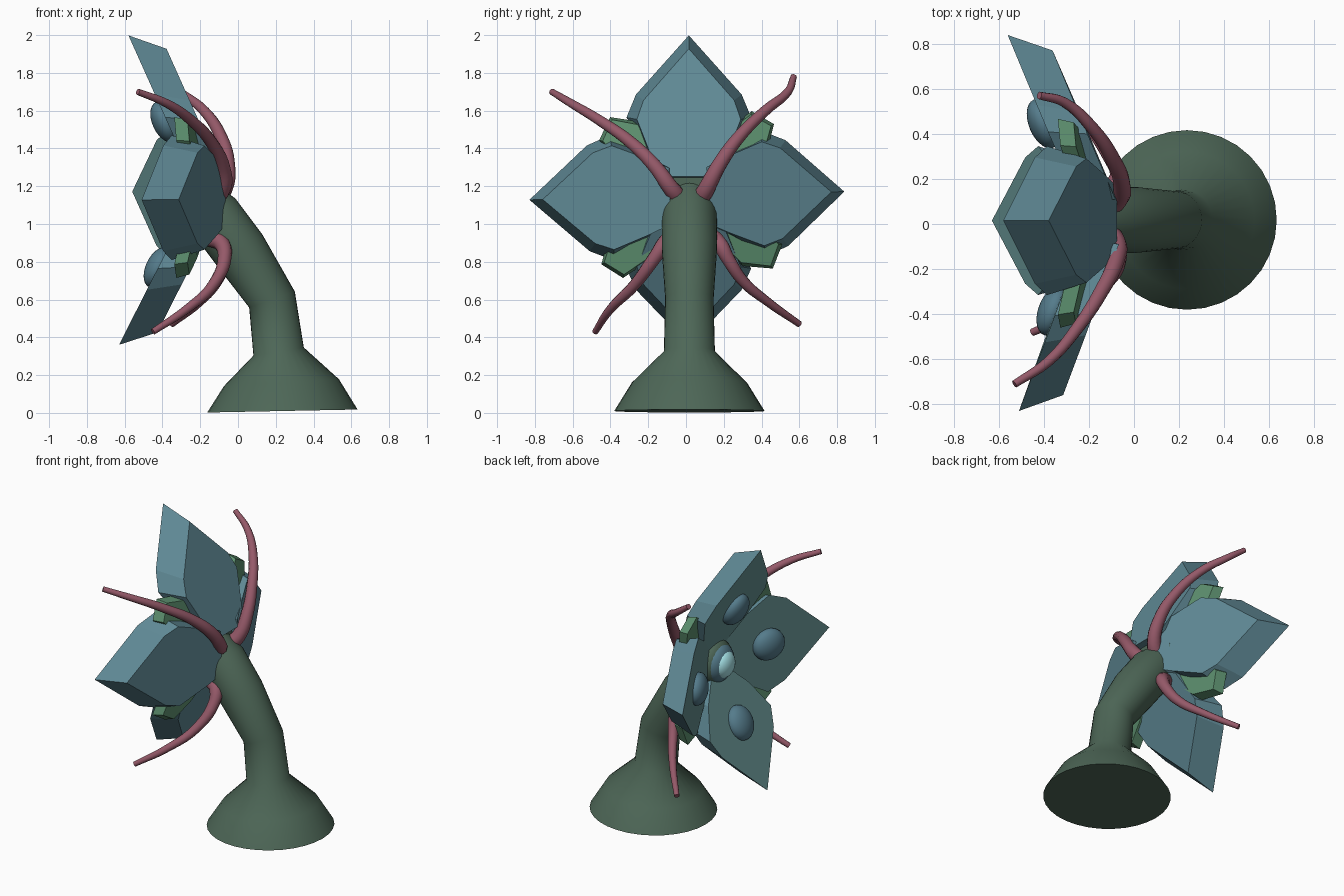
import bpy, bmesh, math
from mathutils import Vector, Matrix

if "Cube" in bpy.data.objects:
    bpy.data.objects.remove(bpy.data.objects["Cube"])


def mat(name, col):
    m = bpy.data.materials.new(name)
    m.diffuse_color = (*col, 1)
    m.use_nodes = True
    m.node_tree.nodes["Principled BSDF"].inputs["Base Color"].default_value = m.diffuse_color
    return m


STEM = mat("stem_green", (0.075, 0.135, 0.095))
PETAL = mat("petal_blue", (0.115, 0.25, 0.30))
FRONT = mat("petal_teal", (0.13, 0.28, 0.28))
BUMP = mat("bump_blue", (0.09, 0.20, 0.26))
PINK = mat("tendril_pink", (0.30, 0.10, 0.14))
LEAF = mat("leaf_green", (0.11, 0.28, 0.16))
EYE = mat("centre_cyan", (0.38, 0.76, 0.80))
CY, CZ = 0.015, 1.15          # flower axis position


def finish(bm, name, mats, smooth=None):
    bmesh.ops.recalc_face_normals(bm, faces=bm.faces[:])
    me = bpy.data.meshes.new(name)
    bm.to_mesh(me)
    bm.free()
    ob = bpy.data.objects.new(name, me)
    bpy.context.collection.objects.link(ob)
    for m in mats:
        me.materials.append(m)
    if smooth:
        bpy.context.view_layer.objects.active = ob
        ob.select_set(True)
        bpy.ops.object.shade_smooth_by_angle(angle=math.radians(smooth))
        ob.select_set(False)
    return ob


def tube(name, rings, sides, m, smooth):
    """Rings: (centre, ring normal, radius)."""
    bm = bmesh.new()
    prev = None
    for i, (c, n, r) in enumerate(rings):
        n = Vector(n).normalized()
        a = n.cross(Vector((0, 1, 0))).normalized()
        b = n.cross(a)
        ring = [bm.verts.new(Vector(c) + r * (math.cos(k) * a + math.sin(k) * b))
                for k in (2 * math.pi * j / sides for j in range(sides))]
        if prev:
            for j in range(sides):
                k = (j + 1) % sides
                bm.faces.new((prev[j], prev[k], ring[k], ring[j]))
        if i in (0, len(rings) - 1):
            bm.faces.new(ring)
        prev = ring
    return finish(bm, name, [m], smooth)


def plane_x(r, x0, tip):
    return x0 + (tip - x0) * r / 0.84


def blade(name, ang, x0, tip, length, thick, front, back, mats):
    """Slab with separate front and back outlines given as (radius, half-offset)."""
    u = Vector((0, math.cos(ang), math.sin(ang)))
    t = Vector((0, -math.sin(ang), math.cos(ang)))
    bm = bmesh.new()
    loops = []
    for pts, dx in ((front, 0), (back, thick)):
        loops.append([bm.verts.new(Vector((plane_x(r, x0, tip) + dx, CY, CZ))
                                   + u * r * length + t * s) for r, s in pts])
    bm.faces.new(loops[0]).material_index = len(mats) - 1
    bm.faces.new(loops[1])
    n = len(front)
    for i in range(n):
        j = (i + 1) % n
        bm.faces.new((loops[0][i], loops[0][j], loops[1][j], loops[1][i]))
    return finish(bm, name, mats)


def mirrored(half, tip):
    return half + [tip] + [(r, -s) for r, s in reversed(half)]


def ellipsoid(name, loc, size, rot, m):
    bm = bmesh.new()
    bmesh.ops.create_uvsphere(bm, u_segments=24, v_segments=14, radius=1)
    bm.transform(Matrix.Translation(loc) @ rot @ Matrix.Diagonal((*size, 1)))
    return finish(bm, name, [m], 60)


# flared foot and bent stem
tube("stem", [((0.235, 0.018, 0.010), (-0.02, 0, 1), 0.398),
              ((0.230, 0.018, 0.160), (-0.06, 0, 1), 0.305),
              ((0.215, 0.018, 0.325), (-0.16, 0, 1), 0.135),
              ((0.180, 0.018, 0.600), (-0.35, 0, 1), 0.128),
              ((0.010, 0.018, 0.860), (-0.72, 0, 1), 0.146),
              ((-0.125, 0.018, 1.040), (-0.85, 0, 1), 0.146),
              ((-0.200, 0.018, 1.120), (-1, 0, 0.7), 0.125)], 32, STEM, 50)

# four petals with a round bump on each
F = mirrored([(0.08, 0.09), (0.22, 0.22), (0.41, 0.33), (0.53, 0.28)], (0.84, 0))
B = mirrored([(0.10, 0.15), (0.21, 0.20), (0.40, 0.275), (0.50, 0.24)], (0.77, 0))
petals = [("top", 90, -0.20, -0.58, 1.01, 0.39), ("bottom", 270, -0.23, -0.63, 0.94, 0.38),
          ("left", 1.5, -0.21, -0.56, 0.98, 0.43), ("right", 181.5, -0.20, -0.51, 1.005, 0.40)]
for name, deg, x0, tip, length, rb in petals:
    a = math.radians(deg)
    blade(name + "_petal", a, x0, tip, length, 0.17, F, B, [PETAL, FRONT])
    u = Vector((0, math.cos(a), math.sin(a)))
    radial = (u * 0.84 + Vector((tip - x0, 0, 0))).normalized()
    tang = Vector((0, -math.sin(a), math.cos(a)))
    nor = radial.cross(tang)
    rot = Matrix((radial, tang, nor)).transposed().to_4x4()
    ellipsoid(name + "_bump", Vector((plane_x(rb, x0, tip) - 0.012, CY, CZ)) + u * rb,
              (0.115, 0.105, 0.065), rot, BUMP)

# small leaves between the petals
L = [(0.20, 0.09), (0.40, 0.12), (0.56, 0.10), (0.60, -0.03), (0.46, -0.12), (0.20, -0.09)]
LB = [(r * 0.97, s * 0.9) for r, s in L]
for i, deg in enumerate((43, 138, 221, 322)):
    blade(f"leaf_{i + 1}", math.radians(deg), -0.18, -0.40, 0.98, 0.065, L, LB, [LEAF])

# four curling tendrils
paths = {
    "upper_left": [(-0.13, 0.07, 1.12), (-0.07, 0.11, 1.19), (-0.055, 0.18, 1.32),
                   (-0.09, 0.28, 1.46), (-0.18, 0.42, 1.60), (-0.31, 0.54, 1.70), (-0.42, 0.57, 1.78)],
    "upper_right": [(-0.13, -0.03, 1.13), (-0.08, -0.08, 1.19), (-0.08, -0.16, 1.30),
                    (-0.14, -0.29, 1.43), (-0.25, -0.46, 1.55), (-0.38, -0.61, 1.64), (-0.53, -0.71, 1.70)],
    "lower_left": [(-0.15, 0.12, 0.94), (-0.08, 0.18, 0.89), (-0.07, 0.22, 0.82),
                   (-0.11, 0.30, 0.70), (-0.20, 0.43, 0.59), (-0.35, 0.60, 0.47)],
    "lower_right": [(-0.15, -0.07, 0.93), (-0.09, -0.11, 0.90), (-0.07, -0.16, 0.83),
                    (-0.13, -0.27, 0.68), (-0.27, -0.40, 0.55), (-0.45, -0.48, 0.43)]}
for name, pts in paths.items():
    cu = bpy.data.curves.new(name + "_tendril", 'CURVE')
    cu.dimensions = '3D'
    cu.bevel_depth = 1.0
    cu.bevel_resolution = 3
    cu.resolution_u = 5
    cu.use_fill_caps = True
    sp = cu.splines.new('BEZIER')
    sp.bezier_points.add(len(pts) - 1)
    for i, (bp, p) in enumerate(zip(sp.bezier_points, pts)):
        bp.co = p
        bp.handle_left_type = bp.handle_right_type = 'AUTO'
        bp.radius = 0.05 - 0.033 * i / (len(pts) - 1)
    cu.materials.append(PINK)
    bpy.context.collection.objects.link(bpy.data.objects.new(name + "_tendril", cu))

# flower centre: hub, ring and glowing core
I4 = Matrix.Identity(4)
tube("hub", [((-0.12, CY, CZ), (-1, 0, 0), 0.19), ((-0.24, CY, CZ), (-1, 0, 0), 0.15)], 24, STEM, 30)
ellipsoid("centre_outer", Vector((-0.24, CY, CZ - 0.01)), (0.08, 0.145, 0.145), I4, STEM)
ellipsoid("centre_ring", Vector((-0.265, CY, CZ - 0.01)), (0.075, 0.125, 0.125), I4, BUMP)
ellipsoid("centre_core", Vector((-0.30, CY, CZ - 0.01)), (0.06, 0.09, 0.09), I4, EYE)
